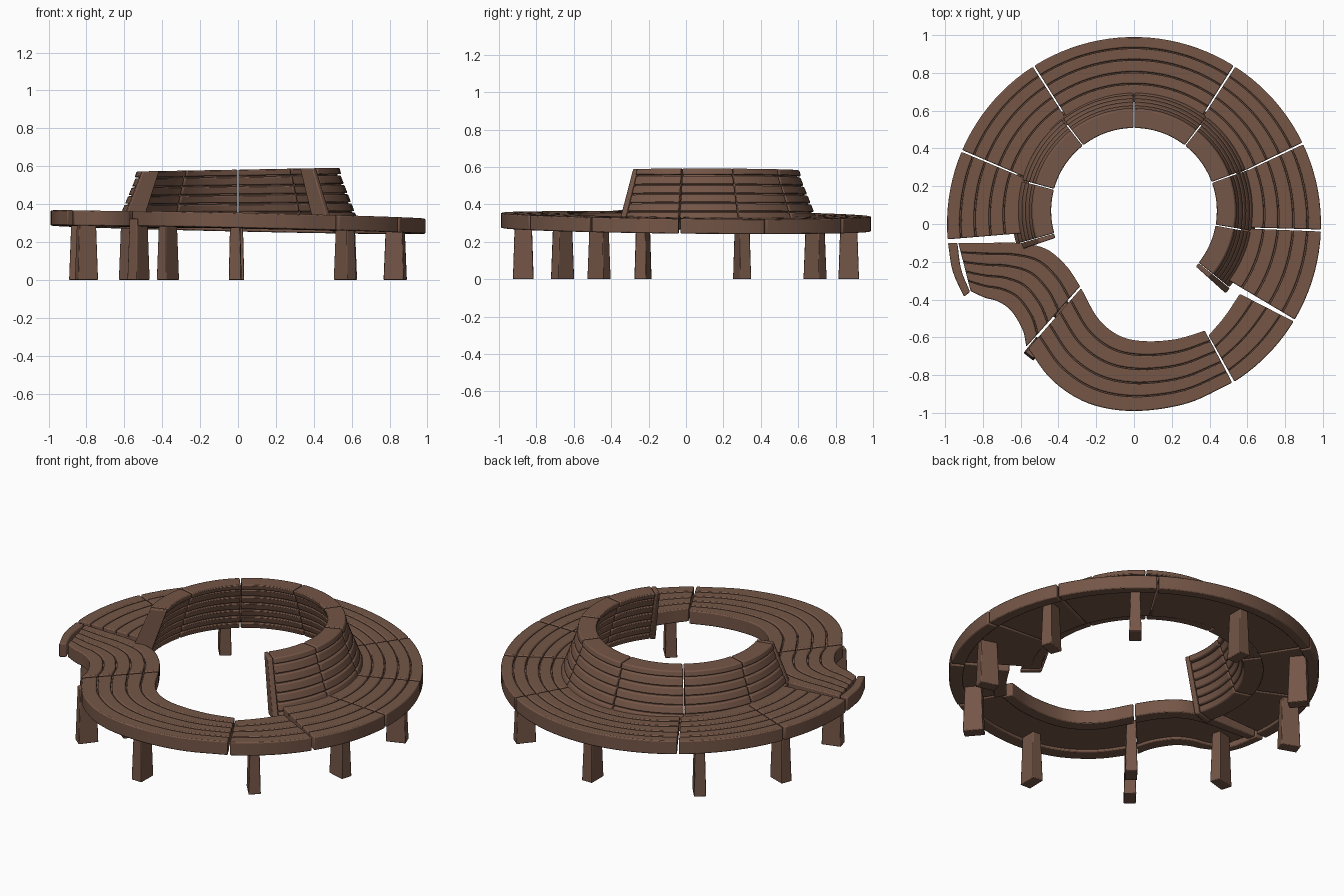
import bpy, bmesh, math
from mathutils import Vector

if "Cube" in bpy.data.objects:
    bpy.data.objects.remove(bpy.data.objects["Cube"])

wood = bpy.data.materials.new("brown wood")
wood.diffuse_color = (0.175, 0.092, 0.062, 1)
wood.use_nodes = True
wood.node_tree.nodes["Principled BSDF"].inputs["Base Color"].default_value = wood.diffuse_color


def finish(name, bm, bevel=0.006):
    bmesh.ops.recalc_face_normals(bm, faces=bm.faces)
    me = bpy.data.meshes.new(name)
    bm.to_mesh(me)
    bm.free()
    ob = bpy.data.objects.new(name, me)
    bpy.context.collection.objects.link(ob)
    me.materials.append(wood)
    if bevel:
        m = ob.modifiers.new("bevel", 'BEVEL')
        m.width = bevel
        m.segments = 2
        m.limit_method = 'ANGLE'
        m.angle_limit = math.radians(40)
    for o in bpy.context.selected_objects:
        o.select_set(False)
    ob.select_set(True)
    bpy.context.view_layer.objects.active = ob
    bpy.ops.object.shade_smooth_by_angle(angle=math.radians(40))
    return ob


def sweep(bm, rings):
    """Closed, capped solid through a list of equal cross-sections."""
    vs = [[bm.verts.new(p) for p in r] for r in rings]
    n = len(vs[0])
    for a, b in zip(vs, vs[1:]):
        for i in range(n):
            j = (i + 1) % n
            bm.faces.new((a[i], a[j], b[j], b[i]))
    bm.faces.new(vs[0])
    bm.faces.new(vs[-1][::-1])


def spline(pts, n):
    """Catmull-Rom samples through 2D points."""
    P = [Vector(p) for p in pts]
    P = [2 * P[0] - P[1]] + P + [2 * P[-1] - P[-2]]
    segs = len(P) - 3
    out = []
    for k in range(n + 1):
        t = k / n * segs
        i = min(int(t), segs - 1)
        t -= i
        a, b, c, d = P[i:i + 4]
        out.append(0.5 * (2 * b + (c - a) * t + (2 * a - 5 * b + 4 * c - d) * t * t
                          + (3 * b - a - 3 * c + d) * t ** 3))
    return out


def arc(cx, cy, r, a0, a1, n):
    return [Vector((cx + r * math.cos(math.radians(a0 + (a1 - a0) * k / n)),
                    cy + r * math.sin(math.radians(a0 + (a1 - a0) * k / n)))) for k in range(n + 1)]


def top(p):
    return 0.345 - 0.022 * p.x - 0.01 * p.y


def seat(name, inner, outer, cuts, thick_inner=True):
    """Slatted seat section between two edge polylines."""
    bm = bmesh.new()

    def board(u0, u1, zt, zb):
        rings = []
        for a, b in zip(inner, outer):
            p, q = a.lerp(b, u0), a.lerp(b, u1)
            rings.append([(p.x, p.y, top(p) - zb), (q.x, q.y, top(q) - zb),
                          (q.x, q.y, top(q) - zt), (p.x, p.y, top(p) - zt)])
        sweep(bm, rings)

    last = len(cuts) - 2
    for i in range(last + 1):
        thick = i == last or (i == 0 and thick_inner)
        g = 0.008
        board(cuts[i] + (g if i else 0), cuts[i + 1] - (g if i < last else 0),
              0, 0.08 if thick else 0.05)
    board(0.04, 0.96, 0.02, 0.065)      # backing panel
    finish(name, bm)


# main ring of seats, running under the backrest
C = Vector((0, 0.07))
seams = [-31, -2, 25.5, 57.5, 122.5, 157, 185]
for k, (a0, a1) in enumerate(zip(seams, seams[1:])):
    n = max(8, int((a1 - a0) / 3))
    outer = arc(0, 0, 0.99, a0 + 0.3, a1 - 0.3, n)
    inner = []
    for p in outer:                       # inner edge follows the backrest circle
        d = p.normalized()
        b = d.dot(C)
        inner.append(d * (b + math.sqrt(b * b - C.dot(C) + 0.575 ** 2)))
    seat(f"ring_seat_{k + 1}", inner, outer, [0, 0.28, 0.46, 0.65, 0.83, 1], False)

# short open seat at front right
seat("front_right_seat", spline([(0.395, -0.59), (0.48, -0.49), (0.56, -0.37)], 10),
     arc(0, 0, 0.99, -57.5, -31.4, 10), [0, 0.25, 0.5, 0.76, 1])

# front seat facing inward, curling at its left end
five = [0, 0.2, 0.4, 0.6, 0.79, 1]
seat("front_seat",
     spline([(0.375, -0.565), (0.22, -0.61), (0.05, -0.62), (-0.08, -0.59), (-0.19, -0.5), (-0.28, -0.34)], 30),
     spline([(0.52, -0.84), (0.28, -0.95), (0, -0.99), (-0.24, -0.95), (-0.43, -0.83), (-0.56, -0.66)], 30), five)

# S-curved seat leading to the left end, with a cross board
seat("s_curve_seat",
     spline([(-0.285, -0.33), (-0.36, -0.22), (-0.47, -0.13), (-0.62, -0.1), (-0.78, -0.1), (-0.93, -0.1)], 30),
     spline([(-0.57, -0.65), (-0.59, -0.56), (-0.65, -0.46), (-0.72, -0.41), (-0.79, -0.39), (-0.865, -0.355)], 30), five)
bm = bmesh.new()
rings = []
for a, b in zip(spline([(-0.935, -0.1), (-0.915, -0.24), (-0.868, -0.36)], 8),
                spline([(-0.985, -0.1), (-0.96, -0.25), (-0.9, -0.385)], 8)):
    rings.append([(a.x, a.y, top(a) - 0.08), (b.x, b.y, top(b) - 0.08), (b.x, b.y, top(b)), (a.x, a.y, top(a))])
sweep(bm, rings)
finish("s_curve_end_board", bm)


# leaning backrest
def r_out(z):
    return 0.535 + (0.56 - z) * 0.4


def r_in(z):
    return 0.45 + (0.56 - z) * 0.33


def back_piece(bm, a0, a1, z0, z1, inset=0.0, tops=None):
    n = max(1, int(abs(a1 - a0) / 3))
    prof = tops or [(r_in(z0) + inset, z0), (r_out(z0) - inset, z0), (r_out(z1) - inset, z1), (r_in(z1) + inset, z1)]
    rings = []
    for k in range(n + 1):
        a = math.radians(a0 + (a1 - a0) * k / n)
        ring = []
        for r, z in prof:
            x, y = r * math.cos(a), 0.07 + r * math.sin(a)
            ring.append((x, y, z + 0.018 * x * max(0, (z - 0.3) / 0.28)))
        rings.append(ring)
    sweep(bm, rings)


seams = [-39, -10, 20, 52, 90, 128, 165, 196]
levels = [0.27, 0.312, 0.357, 0.403, 0.45, 0.497, 0.547]
for k, (a0, a1) in enumerate(zip(seams, seams[1:])):
    bm = bmesh.new()
    a0 += 0.35
    a1 -= 0.35
    for z0, z1 in zip(levels, levels[1:]):
        back_piece(bm, a0, a1, z0 + 0.003, z1 - 0.003)
    back_piece(bm, a0, a1, 0.28, 0.56, 0.015)
    back_piece(bm, a0, a1, 0, 0, 0, [(0.445, 0.55), (0.545, 0.55), (0.536, 0.582), (0.437, 0.582)])
    finish(f"backrest_{k + 1}", bm)
for name, a0, a1 in (("backrest_right_end", -42, -39), ("backrest_left_end", 196, 199)):
    bm = bmesh.new()
    back_piece(bm, a0, a1, 0.27, 0.582, -0.004)
    finish(name, bm)

# plank legs, set radially and slightly wider at the foot
legs = [(0.83, 0.3), (0.57, 0.69), (0, 0.87), (-0.57, 0.69), (-0.83, 0.3), (0.83, -0.23), (0.565, -0.66),
        (-0.015, -0.87), (-0.525, -0.66), (-0.37, -0.465), (-0.8, -0.23)]
for k, (x, y) in enumerate(legs):
    bm = bmesh.new()
    d = Vector((x, y)).normalized()
    t = Vector((-d.y, d.x))
    p = Vector((x, y))
    rings = []
    for z, w, h in ((0, 0.055, 0.033), (top(p) - 0.04, 0.045, 0.026)):
        rings.append([(*(p + d * w * i + t * h * j), z) for i, j in ((-1, -1), (1, -1), (1, 1), (-1, 1))])
    sweep(bm, rings)
    finish(f"leg_{k + 1}", bm, 0.004)
